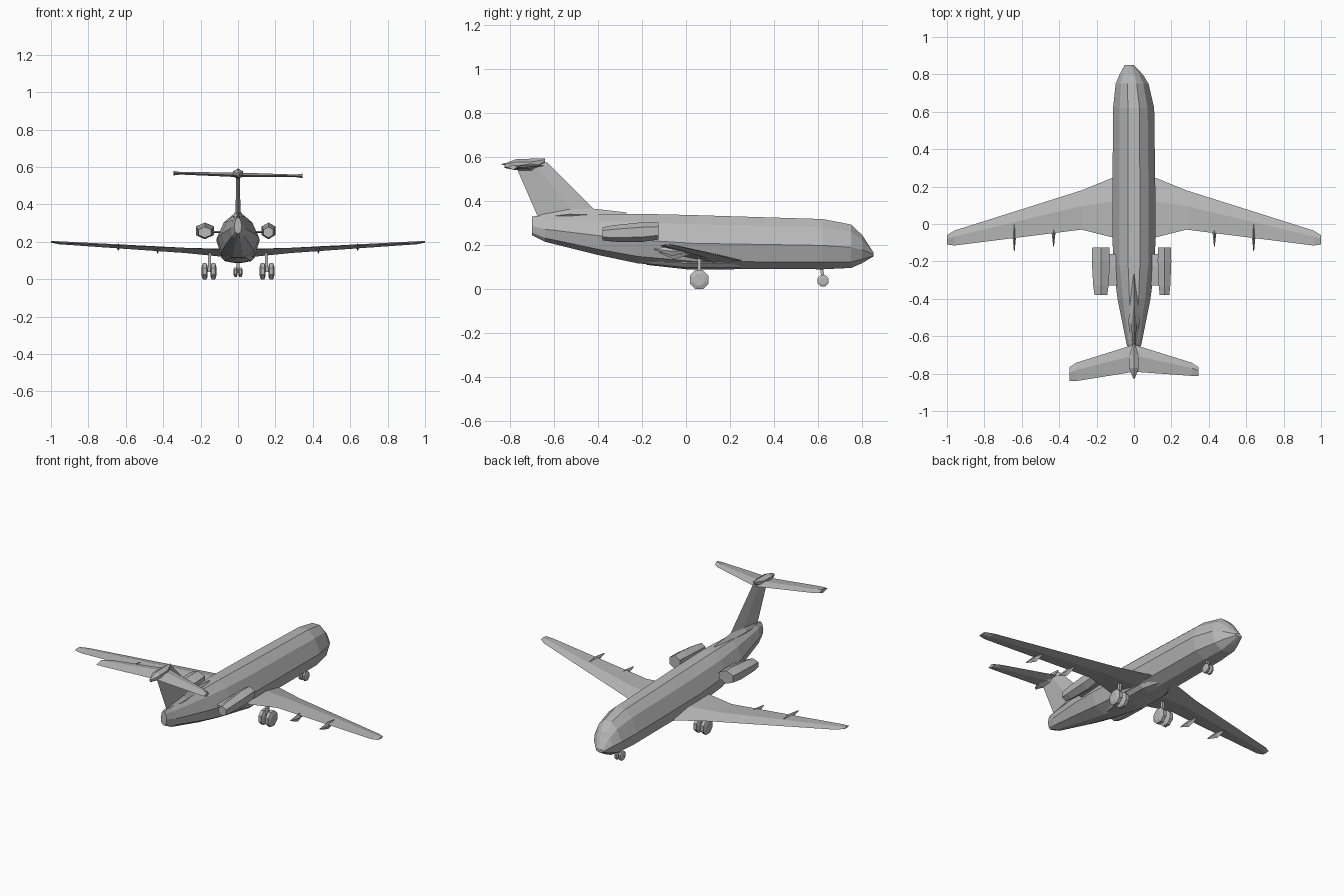
import bpy, bmesh, math
from mathutils import Vector

cube = bpy.data.objects.get("Cube")
if cube:
    bpy.data.objects.remove(cube, do_unlink=True)

grey = bpy.data.materials.new("airframe_grey")
grey.use_nodes = True
grey.diffuse_color = (0.48, 0.48, 0.48, 1)
grey.node_tree.nodes["Principled BSDF"].inputs["Base Color"].default_value = (0.48, 0.48, 0.48, 1)


def loft(name, rings):
    """Skin a list of equal-length point rings and cap both ends."""
    bm = bmesh.new()
    loops = [[bm.verts.new(p) for p in ring] for ring in rings]
    n = len(loops[0])
    for a, b in zip(loops, loops[1:]):
        for i in range(n):
            bm.faces.new((a[i], a[(i + 1) % n], b[(i + 1) % n], b[i]))
    bm.faces.new(loops[0])
    bm.faces.new(loops[-1])
    bmesh.ops.recalc_face_normals(bm, faces=bm.faces)
    mesh = bpy.data.meshes.new(name)
    bm.to_mesh(mesh)
    bm.free()
    mesh.materials.append(grey)
    obj = bpy.data.objects.new(name, mesh)
    bpy.context.collection.objects.link(obj)
    return obj


def tube(name, stations, profile):
    """Body along y; each station is y, centre x, half width, bottom z, top z."""
    return loft(name, [[(cx + u * w, y, (lo + hi) / 2 + v * (hi - lo) / 2) for u, v in profile]
                       for y, cx, w, lo, hi in stations])


def blade(name, stations, side):
    """Wing along x; each station is x, lead y, lead z, trail y, trail z, half thickness."""
    rings = []
    for x, ly, lz, ty, tz, t in stations:
        my, mz = ly * 0.6 + ty * 0.4, lz * 0.6 + tz * 0.4
        rings.append([(side * x, ly, lz), (side * x, my, mz + t),
                      (side * x, ty, tz), (side * x, my, mz - t)])
    return loft(name, rings)


def polygon(n):
    return [(math.cos(2 * math.pi * (i + 0.5) / n), math.sin(2 * math.pi * (i + 0.5) / n)) for i in range(n)]


def rod(name, a, b, r):
    """Thin square strut between two points."""
    a, b = Vector(a), Vector(b)
    turn = (b - a).to_track_quat("Z", "Y")
    return loft(name, [[p + turn @ Vector((u * r, v * r, 0)) for u, v in polygon(4)] for p in (a, b)])


def wheel(name, x, y, z, r, half):
    """Chunky faceted tyre with its axle along x."""
    return loft(name, [[(x + d * half, y + u * r * s, z + v * r * s) for u, v in polygon(8)]
                       for d, s in ((-1, 0.6), (-0.6, 1), (0.6, 1), (1, 0.6))])


# Fuselage
right_half = [(0.28, 1), (0.68, 0.66), (1, -0.05), (0.78, -0.72), (0.25, -1)]
body = right_half + [(-u, v) for u, v in reversed(right_half)]
tube("fuselage", [
    (-0.70, 0, 0.02, 0.245, 0.33),
    (-0.64, 0, 0.04, 0.215, 0.335),
    (-0.40, 0, 0.088, 0.155, 0.34),
    (-0.22, 0, 0.112, 0.117, 0.342),
    (0.03, 0, 0.116, 0.092, 0.336),
    (0.62, -0.002, 0.11, 0.09, 0.318),
    (0.75, -0.01, 0.088, 0.096, 0.293),
    (0.80, -0.015, 0.062, 0.118, 0.245),
    (0.85, -0.025, 0.024, 0.148, 0.168)], body)

# Belly fairing between the wing roots
tube("belly_fairing", [(-0.18, 0, 0.05, 0.11, 0.15), (0, 0, 0.09, 0.09, 0.15),
                       (0.16, 0, 0.09, 0.088, 0.15), (0.27, 0, 0.05, 0.092, 0.14)], body)

# Upright fin: root, tip, with a diamond section
fin = []
for z, lead, trail, t in ((0.31, -0.37, -0.665, 0.016), (0.38, -0.435, -0.695, 0.013), (0.575, -0.63, -0.78, 0.009)):
    mid = lead * 0.6 + trail * 0.4
    fin.append([(0, lead, z), (t, mid, z), (0, trail, z), (-t, mid, z)])
loft("tail_fin", fin)

# Fillet at the fin root and bullet where the tailplane sits
diamond = [(0, 1), (1, 0), (0, -1), (-1, 0)]
tube("fin_root_fillet", [(-0.66, 0, 0.01, 0.31, 0.34), (-0.53, 0, 0.03, 0.30, 0.38),
                         (-0.42, 0, 0.022, 0.31, 0.365), (-0.27, 0, 0.006, 0.32, 0.348)], diamond)
tube("tail_bullet", [(-0.825, 0, 0.006, 0.55, 0.57), (-0.77, 0, 0.03, 0.54, 0.59),
                     (-0.70, 0, 0.028, 0.535, 0.592), (-0.64, 0, 0.006, 0.575, 0.592)], polygon(6))

for side, label in ((1, "left"), (-1, "right")):
    # Main wing, swept and rising to the tip
    blade(label + "_wing", [
        (0.06, 0.265, 0.128, -0.085, 0.16, 0.022),
        (0.12, 0.245, 0.132, -0.07, 0.162, 0.02),
        (0.28, 0.18, 0.145, -0.03, 0.168, 0.014),
        (0.96, -0.035, 0.195, -0.115, 0.196, 0.008),
        (1.0, -0.06, 0.2, -0.11, 0.2, 0.004)], side)

    # Tailplane half
    trail, rise = (-0.812, 0.553) if side > 0 else (-0.84, 0.567)
    blade(label + "_tailplane", [
        (0.0, -0.645, 0.56, -0.79, 0.556, 0.012),
        (0.31, -0.742, rise, trail, rise, 0.007),
        (0.345, -0.765, rise, trail, rise, 0.012)], side)

    # Rear engine and its short pylon
    cx, w = (0.163, 0.042) if side > 0 else (-0.177, 0.056)
    top = 0.303
    tube(label + "_engine", [
        (-0.38, cx, w * 0.7, 0.222, 0.28),
        (-0.33, cx, w * 0.85, 0.215, 0.29),
        (-0.20, cx, w, 0.214, top),
        (-0.125, cx, w * 0.95, 0.225, top)], polygon(6))
    blade(label + "_engine_pylon", [(0.07, -0.16, 0.255, -0.33, 0.25, 0.005),
                                    (0.14, -0.16, 0.255, -0.33, 0.25, 0.005)], side)

    # Flap track fairings under the wing
    for name, x, y0, y1, z in (("inner", 0.43, 0.02, -0.12, 0.157), ("outer", 0.64, 0.02, -0.145, 0.172)):
        mid = (y0 + y1) / 2
        tube(f"{label}_{name}_flap_fairing", [
            (y1, side * x, 0.002, z + 0.006, z + 0.012),
            (mid, side * x, 0.01, z - 0.022, z + 0.022),
            (y0, side * x, 0.002, z + 0.002, z + 0.01)], diamond)

    # Main landing gear
    rod(label + "_gear_strut", (side * 0.155, 0.06, 0.04), (side * 0.15, 0.06, 0.15), 0.011)
    rod(label + "_gear_axle", (side * 0.13, 0.06, 0.045), (side * 0.18, 0.06, 0.045), 0.01)
    for d in (-1, 1):
        wheel(f"{label}_gear_wheel_{'outer' if d > 0 else 'inner'}",
              side * (0.155 + d * 0.023), 0.06, 0.043, 0.0465, 0.016)

    # Nose wheel pair
    wheel(label + "_nose_wheel", side * 0.013, 0.622, 0.038, 0.028, 0.01)

rod("nose_gear_strut", (0, 0.622, 0.035), (0, 0.615, 0.11), 0.01)
rod("nose_gear_axle", (-0.015, 0.622, 0.038), (0.015, 0.622, 0.038), 0.008)
